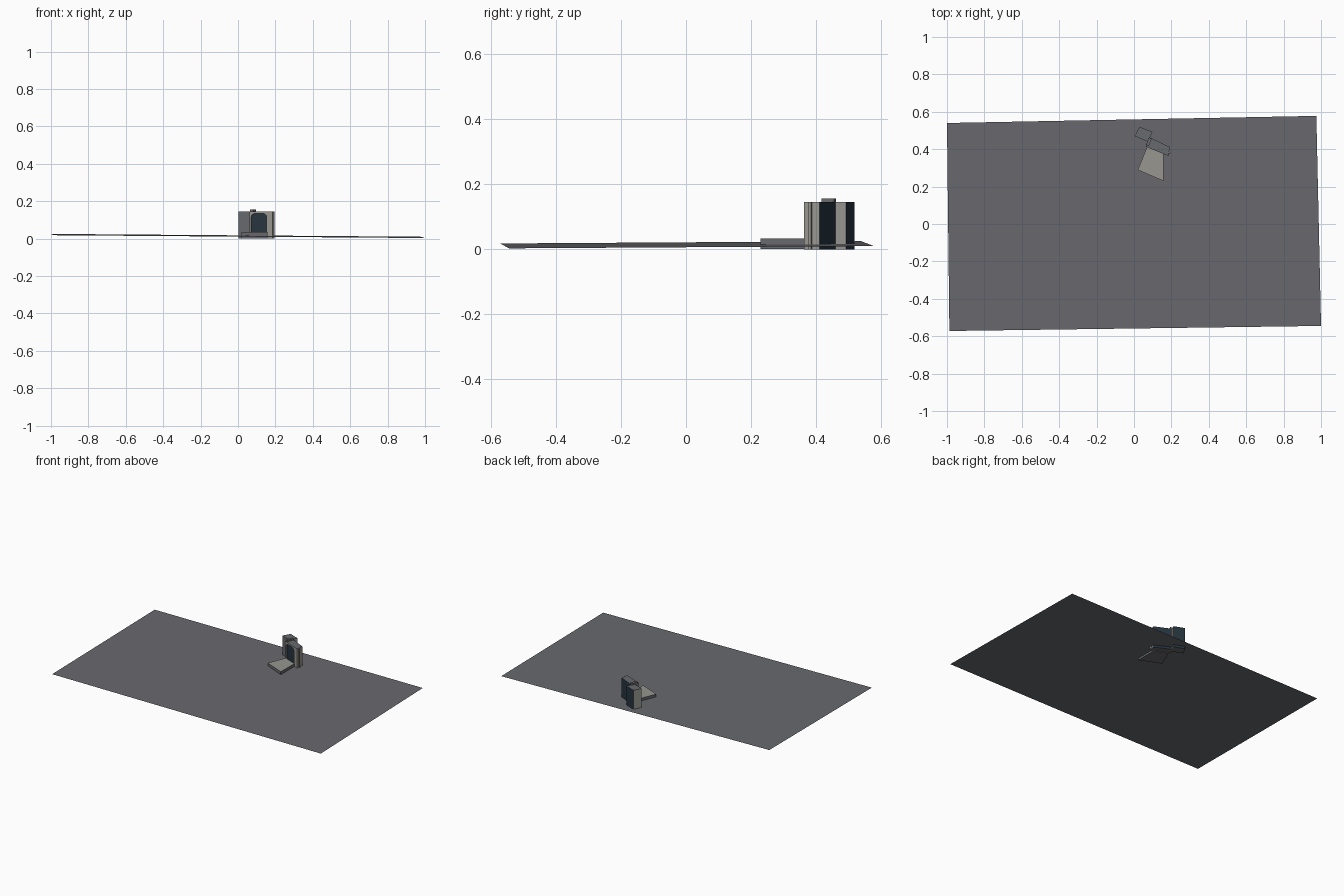
import bpy, bmesh, math
from mathutils import Matrix, Vector

if "Cube" in bpy.data.objects:
    bpy.data.objects.remove(bpy.data.objects["Cube"])


def mat(name, r, g, b):
    m = bpy.data.materials.new(name)
    m.diffuse_color = (r, g, b, 1)
    m.use_nodes = True
    m.node_tree.nodes["Principled BSDF"].inputs["Base Color"].default_value = m.diffuse_color
    return m


SLATE = mat("slate_grey", 0.14, 0.142, 0.155)
STONE = mat("warm_light_grey", 0.31, 0.305, 0.28)
GLASS = mat("dark_blue_glass", 0.02, 0.035, 0.05)
CONCRETE = mat("mid_grey", 0.15, 0.152, 0.15)

# Local frame of the turned building: u along its length, v towards the back
PLACE = Matrix.Translation((0.095, 0.44, 0)) @ Matrix.Rotation(math.radians(-22), 4, 'Z')


def sweep(name, base, offset, mats, rule=None, place=PLACE):
    """Extrude a polygon by an offset; rule(normal) picks the material slot."""
    bm = bmesh.new()
    face = bm.faces.new([bm.verts.new(p) for p in base])
    if offset:
        res = bmesh.ops.extrude_face_region(bm, geom=[face], use_keep_orig=True)
        verts = [g for g in res['geom'] if isinstance(g, bmesh.types.BMVert)]
        bmesh.ops.translate(bm, verts=verts, vec=Vector(offset))
        bmesh.ops.recalc_face_normals(bm, faces=bm.faces[:])
    bm.normal_update()
    if rule:
        for f in bm.faces:
            f.material_index = rule(f.normal)
    me = bpy.data.meshes.new(name)
    bm.to_mesh(me)
    bm.free()
    for m in mats:
        me.materials.append(m)
    ob = bpy.data.objects.new(name, me)
    ob.matrix_world = place
    bpy.context.collection.objects.link(ob)
    return ob


def block(name, plan, z0, z1, mats, rule=None):
    return sweep(name, [(u, v, z0) for u, v in plan], (0, 0, z1 - z0), mats, rule)


def rect(u0, u1, v0, v1):
    return [(u0, v0), (u1, v0), (u1, v1), (u0, v1)]


# Gently tilted ground sheet
sweep("ground_sheet", [(-0.987, -0.572, 0.018), (1.0, -0.545, 0.003),
                       (0.975, 0.578, 0.010), (-1.0, 0.540, 0.025)],
      None, [SLATE], place=Matrix())

H = 0.145


def wall_rule(n):
    # slot 0 roof and front, 1 side walls, 2 glazed back
    if n.y > 0.7:
        return 2
    return 1 if abs(n.x) > 0.7 else 0


# Left wing, set back
block("left_wing", [(-0.097, -0.007), (-0.018, -0.007), (-0.016, 0.050), (-0.090, 0.049)],
      0, H, [SLATE, STONE, GLASS], wall_rule)

# Right wing core; its front is the glass seen through the arch
block("right_wing", [(-0.018, -0.029), (0.109, -0.029), (0.100, 0.010), (-0.014, 0.017)],
      0, H, [SLATE, STONE, GLASS],
      lambda n: 2 if abs(n.y) > 0.7 else (1 if abs(n.x) > 0.7 else 0))

# Front wall with a round-shouldered arched opening
arch = []
u0, u1, spring, top = -0.012, 0.078, 0.105, 0.135
for i in range(13):
    a = math.pi * i / 12
    c, s = math.cos(a), math.sin(a)
    arch.append(((u0 + u1) / 2 + (u1 - u0) / 2 * math.copysign(abs(c) ** 0.6, c),
                 spring + (top - spring) * abs(s) ** 0.6))
outline = [(-0.020, 0), (-0.020, H), (0.111, H), (0.111, 0), (u1, 0)] + arch + [(u0, 0)]
sweep("arched_front_wall", [(u, -0.037, z) for u, z in outline], (0, 0.0085, 0),
      [SLATE, STONE], lambda n: 0 if n.z > 0.9 else 1)

# Tall fin between the two wings
block("central_fin", rect(-0.022, -0.006, -0.027, 0.015), 0, 0.156, [CONCRETE])

# Slim pilaster on the right end
block("end_pilaster", rect(0.104, 0.114, -0.024, -0.014), 0, H, [STONE])

# Splayed entrance terrace
block("terrace", [(-0.013, -0.168), (0.137, -0.171), (0.083, -0.036), (-0.013, -0.036)],
      0.001, 0.034, [STONE, SLATE], lambda n: 0 if n.z > 0.7 else 1)
